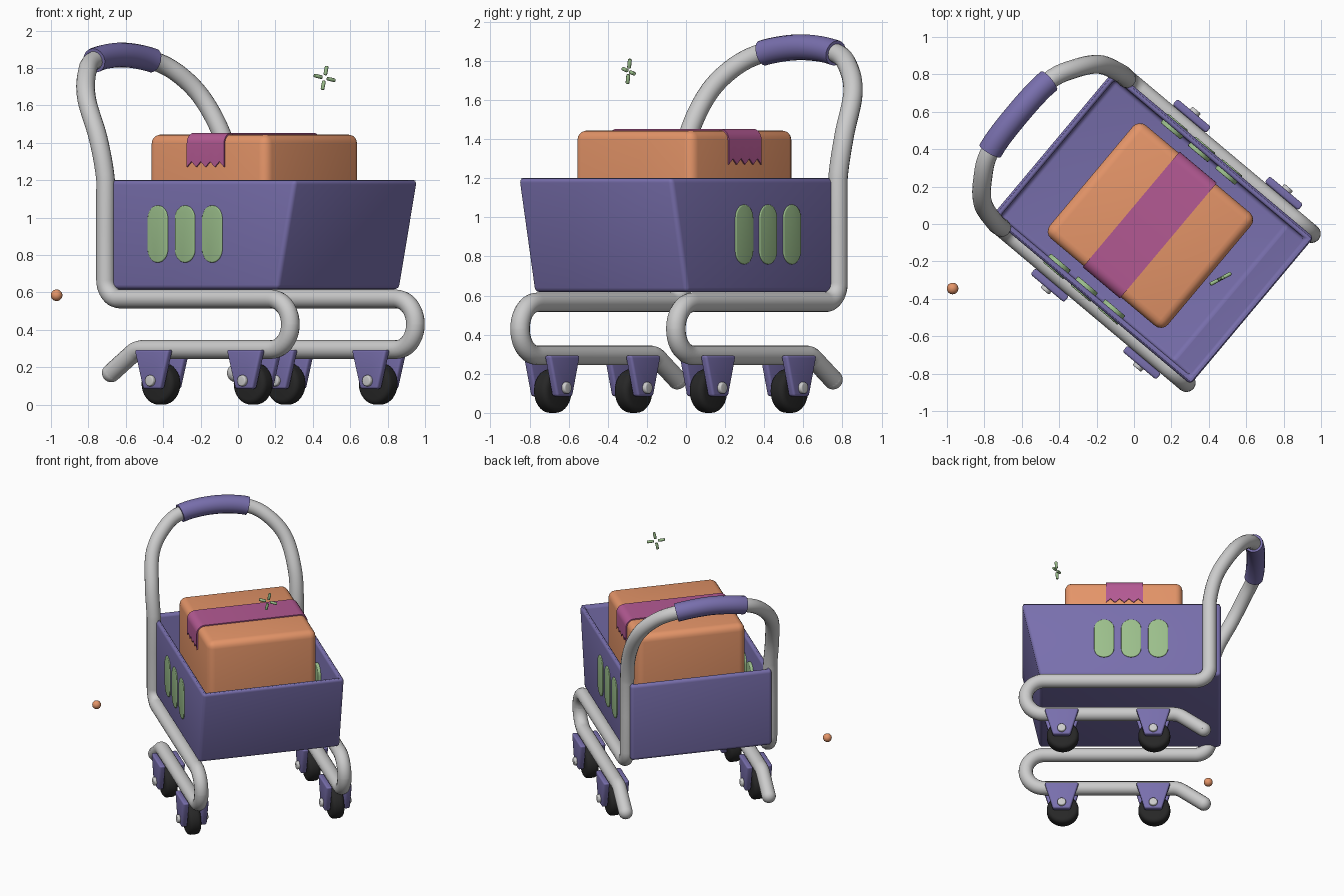
import bpy, bmesh
from math import sin, cos, pi, radians
from mathutils import Vector, Matrix

if "Cube" in bpy.data.objects:
    bpy.data.objects.remove(bpy.data.objects["Cube"])

# cart frame: x = forward, y = sideways (mirror plane y = 0), turned on the ground
CART = Matrix.Rotation(radians(-40), 4, 'Z') @ Matrix.Translation((0, 0.05, 0))


def material(name, rgb):
    m = bpy.data.materials.new(name)
    m.diffuse_color = (*rgb, 1)
    m.use_nodes = True
    m.node_tree.nodes["Principled BSDF"].inputs["Base Color"].default_value = m.diffuse_color
    return m


PURPLE = material("purple", (0.19, 0.16, 0.42))
ORANGE = material("orange", (0.78, 0.30, 0.14))
PINK = material("pink", (0.45, 0.10, 0.29))
GREEN = material("green", (0.33, 0.52, 0.26))
BLACK = material("black", (0.02, 0.02, 0.02))


def finish(name, mesh, mat=None, matrix=CART, angle=35):
    for p in mesh.polygons:
        p.use_smooth = True
    mesh.set_sharp_from_angle(angle=radians(angle))
    if mat:
        mesh.materials.clear()
        mesh.materials.append(mat)
    ob = bpy.data.objects.new(name, mesh)
    bpy.context.collection.objects.link(ob)
    ob.matrix_world = matrix
    return ob


def from_bm(name, bm, mat=None, matrix=CART):
    bmesh.ops.recalc_face_normals(bm, faces=bm.faces[:])
    mesh = bpy.data.meshes.new(name)
    bm.to_mesh(mesh)
    bm.free()
    return finish(name, mesh, mat, matrix)


def round_edges(bm, size, segments=4):
    bmesh.ops.recalc_face_normals(bm, faces=bm.faces[:])
    edges = [e for e in bm.edges if e.calc_face_angle(0) > radians(35)]
    bmesh.ops.bevel(bm, geom=edges, offset=size, segments=segments,
                    profile=0.5, affect='EDGES')


def prism_bm(profile, y0, y1):
    bm = bmesh.new()
    a = [bm.verts.new((x, y0, z)) for x, z in profile]
    b = [bm.verts.new((x, y1, z)) for x, z in profile]
    n = len(a)
    bm.faces.new(a)
    bm.faces.new(b[::-1])
    for i in range(n):
        bm.faces.new((a[i], b[i], b[(i + 1) % n], a[(i + 1) % n]))
    return bm


def prism(name, profile, y0, y1, mat=None, bevel=0.01):
    bm = prism_bm(profile, y0, y1)
    round_edges(bm, bevel)
    return from_bm(name, bm, mat)


def circle(x, z, r, n=32):
    return [(x + r * cos(2 * pi * i / n), z + r * sin(2 * pi * i / n)) for i in range(n)]


def ball(name, pos, r, mat=None, matrix=CART):
    bm = bmesh.new()
    bmesh.ops.create_uvsphere(bm, u_segments=24, v_segments=14, radius=r,
                              matrix=Matrix.Translation(pos))
    return from_bm(name, bm, mat, matrix)


def fillet(pts, radii, n=10):
    out = [pts[0]]
    for p, c, q, r in zip(pts, pts[1:], pts[2:], radii):
        d1, d2 = (p - c).normalized(), (q - c).normalized()
        half = d1.angle(d2) / 2
        centre = c + (d1 + d2).normalized() * (r / sin(half))
        reach = r * cos(half) / sin(half)
        s, e = (c + d1 * reach - centre).normalized(), (c + d2 * reach - centre).normalized()
        out += [centre + s.slerp(e, i / n) * r for i in range(n + 1)]
    return out + [pts[-1]]


def smooth_path(p, n=8):
    out = []
    for a, b, c, d in zip(p, p[1:], p[2:], p[3:]):
        for i in range(n):
            t = i / n
            out.append(0.5 * (2 * b + (c - a) * t + (2 * a - 5 * b + 4 * c - d) * t ** 2
                              + (3 * b - a - 3 * c + d) * t ** 3))
    return out + [p[-2]]


def tube(name, pts, r, mat=None):
    cu = bpy.data.curves.new(name, 'CURVE')
    cu.dimensions = '3D'
    cu.bevel_depth, cu.bevel_resolution, cu.use_fill_caps = r, 6, True
    sp = cu.splines.new('POLY')
    sp.points.add(len(pts) - 1)
    for q, p in zip(sp.points, pts):
        q.co = (*p, 1)
    tmp = bpy.data.objects.new(name + "_path", cu)
    bpy.context.collection.objects.link(tmp)
    bpy.context.view_layer.update()
    mesh = bpy.data.meshes.new_from_object(tmp.evaluated_get(bpy.context.evaluated_depsgraph_get()))
    bpy.data.objects.remove(tmp)
    return finish(name, mesh, mat)


# frame: one continuous bent tube, runner - rail - post - handle arch and back
W = 0.52
side = fillet([Vector((x, -W, z)) for x, z in
               [(-0.49, 0.17), (-0.31, 0.295), (0.76, 0.295), (0.76, 0.565), (-0.53, 0.565), (-0.53, 0.95)]],
              [0.12, 0.134, 0.134, 0.10])
half = [Vector(p) for p in [(-0.53, -W, 1.0), (-0.53, -W, 1.2), (-0.58, -W, 1.42), (-0.69, -0.485, 1.63),
                            (-0.775, -0.385, 1.765), (-0.84, -0.245, 1.84)]]
flip = lambda pts: [Vector((p.x, -p.y, p.z)) for p in reversed(pts)]
arch = smooth_path(half + [Vector((-0.855, 0, 1.87))] + flip(half))
tube("frame", side + arch + flip(side), 0.05)
tube("handle_grip", [p for p in arch if abs(p.y) < 0.265], 0.066, PURPLE)

# basket: open tub with a slanted front
bm = prism_bm([(-0.61, 0.617), (0.662, 0.617), (0.788, 1.2), (-0.61, 1.2)], -0.513, 0.513)
bmesh.ops.recalc_face_normals(bm, faces=bm.faces[:])
top = max(bm.faces, key=lambda f: f.calc_center_median().z)
bmesh.ops.inset_individual(bm, faces=[top], thickness=0.05)
floor = bmesh.ops.extrude_discrete_faces(bm, faces=[top])['faces'][0]
for v in floor.verts:
    v.co.z = 0.675
    if v.co.x > 0:
        v.co.x -= 0.113
round_edges(bm, 0.024)
from_bm("basket", bm, PURPLE)

# parcel
prism("parcel", [(-0.34, 0.675), (0.485, 0.675), (0.485, 1.445), (-0.34, 1.445)],
      -0.395, 0.395, ORANGE, 0.05)

# tape strip over the parcel with zigzag ends
bend = [(0.345 + 0.058 * sin(a), 1.395 + 0.058 * cos(a)) for a in [i * pi / 12 for i in range(7)]]
line = [(-y, z) for y, z in reversed(bend)] + bend
bm = bmesh.new()
rows = []
for i in range(9):
    x, tip = -0.062 + 0.26 * i / 8, 1.27 if i % 2 == 0 else 1.30
    pts = [(-0.403, tip)] + line + [(0.403, tip)]
    rows.append([bm.verts.new((x, y, z)) for y, z in pts])
for a, b in zip(rows, rows[1:]):
    for j in range(len(a) - 1):
        bm.faces.new((a[j], a[j + 1], b[j + 1], b[j]))
bmesh.ops.recalc_face_normals(bm, faces=bm.faces[:])
bmesh.ops.solidify(bm, geom=bm.faces[:], thickness=0.008)
from_bm("tape", bm, PINK)

for s, label in ((-1, "left"), (1, "right")):
    # rounded ends of the runners
    ball(label + "_runner_end", (-0.49, s * W, 0.17), 0.05)
    # side slots
    for k, x in enumerate((-0.17, 0.02, 0.21)):
        pill = [(x + 0.07 * cos(a), 0.9125 + (0.083 if i < 13 else -0.083) + 0.07 * sin(a))
                for i, a in enumerate([j * pi / 12 for j in range(13)] + [pi + j * pi / 12 for j in range(13)])]
        prism(f"{label}_slot_{k}", pill, s * 0.456, s * 0.52, GREEN, 0.006)
    # casters: forked bracket, wheel and axle
    for end, x in (("rear", -0.135), ("front", 0.508)):
        name = f"{label}_{end}"
        fork = [(x - 0.12, 0.293), (x - 0.06, 0.085), (x + 0.06, 0.085), (x + 0.12, 0.293)]
        for t in (-1, 1):
            prism(f"{name}_fork_{t}", fork, s * W + t * 0.05, s * W + t * 0.092, PURPLE, 0.012)
        prism(name + "_wheel", circle(x - 0.008, 0.112, 0.112), s * W - 0.046, s * W + 0.046, BLACK, 0.028)
        prism(name + "_axle", circle(x, 0.128, 0.03, 20), s * W - 0.112, s * W + 0.112, None, 0.008)

# sparkle: four short sticks around a point
PLANE = Matrix.Translation((0.463, -0.293, 1.747)) @ Matrix.Rotation(radians(28), 4, 'Z')
for k in range(4):
    bm = bmesh.new()
    bmesh.ops.create_cone(bm, cap_ends=True, segments=12, radius1=0.01, radius2=0.01, depth=0.05)
    round_edges(bm, 0.005, 2)
    spin = Matrix.Rotation(radians(12 + 90 * k), 4, 'Y')
    from_bm(f"sparkle_stick_{k}", bm, GREEN, PLANE @ spin @ Matrix.Translation((0, 0, 0.04)))

# small floating bead
ball("bead", (-0.97, -0.345, 0.585), 0.031, ORANGE, Matrix.Identity(4))
